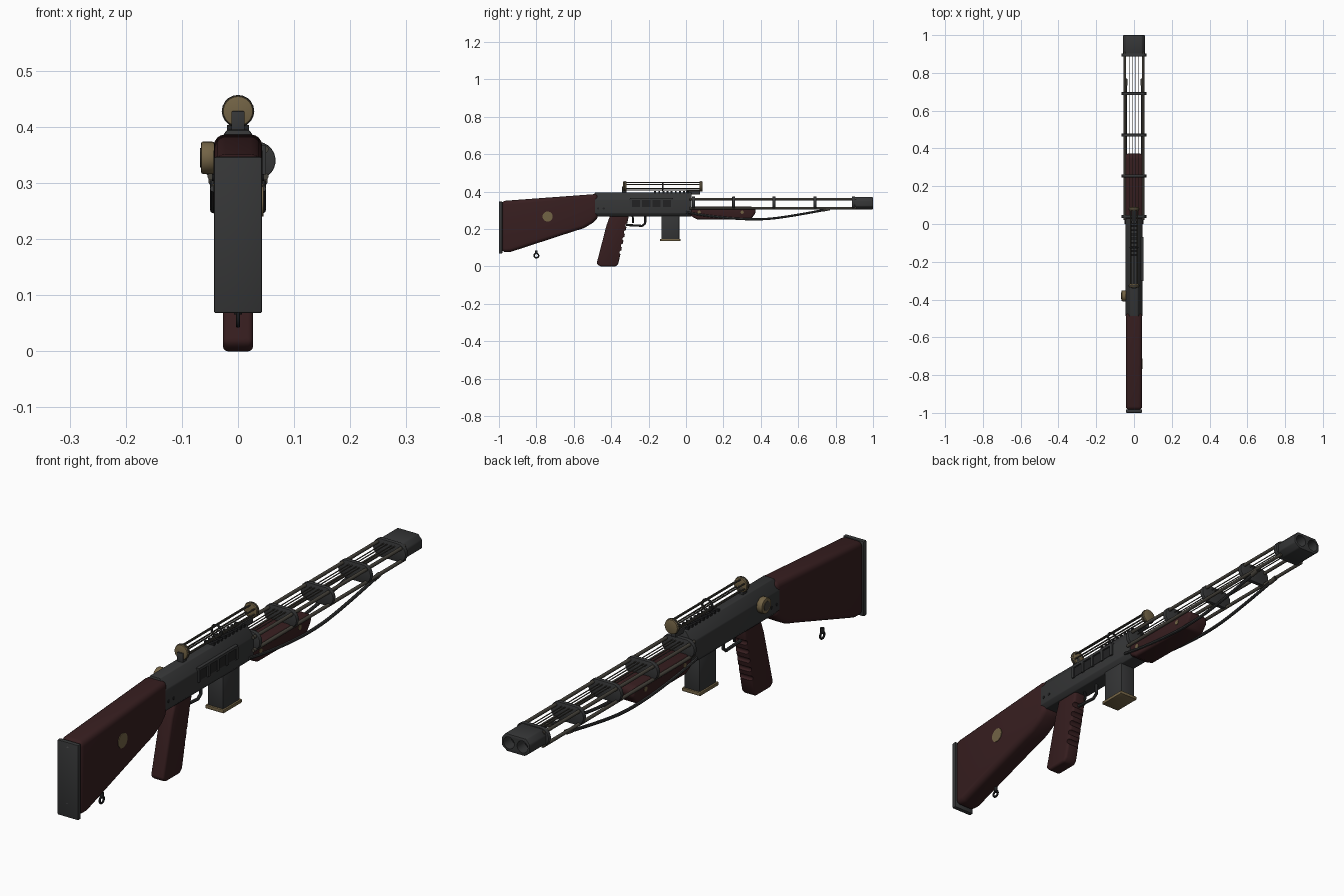
import bpy, bmesh, math
from mathutils import Vector

cube = bpy.data.objects.get("Cube")
if cube:
    bpy.data.objects.remove(cube)

parts = []


def material(name, rgb):
    m = bpy.data.materials.new(name)
    m.use_nodes = True
    m.diffuse_color = (*rgb, 1)
    m.node_tree.nodes["Principled BSDF"].inputs["Base Color"].default_value = (*rgb, 1)
    return m


METAL = material("dark steel", (0.036, 0.037, 0.038))
BLACK = material("black steel", (0.016, 0.016, 0.017))
WOOD = material("dark red wood", (0.038, 0.013, 0.014))
BRASS = material("aged brass", (0.17, 0.125, 0.06))
BRONZE = material("dull bronze", (0.06, 0.054, 0.043))
SCREW = material("grey screw", (0.16, 0.16, 0.16))


def finish(name, bm, mat, bevel=0, segments=3):
    bmesh.ops.recalc_face_normals(bm, faces=bm.faces)
    mesh = bpy.data.meshes.new(name)
    bm.to_mesh(mesh)
    bm.free()
    mesh.materials.append(mat)
    ob = bpy.data.objects.new(name, mesh)
    bpy.context.collection.objects.link(ob)
    if bevel:
        mod = ob.modifiers.new("bevel", "BEVEL")
        mod.width, mod.segments = bevel, segments
        mod.limit_method = "ANGLE"
    parts.append(ob)
    return ob


def prism(name, pts, axis, lo, hi, mat, bevel=0, segments=3):
    """Extrude an outline along x (outline in y,z) or y (outline in x,z)."""
    bm = bmesh.new()
    place = (lambda a, b, t: (t, a, b)) if axis == "x" else (lambda a, b, t: (a, t, b))
    face = bm.faces.new([bm.verts.new(place(a, b, lo)) for a, b in pts])
    new = bmesh.ops.extrude_face_region(bm, geom=[face])["geom"]
    shift = Vector(place(0, 0, hi - lo))
    bmesh.ops.translate(bm, vec=shift, verts=[v for v in new if isinstance(v, bmesh.types.BMVert)])
    return finish(name, bm, mat, bevel, segments)


def box(name, x, y, z, mat, bevel=0):
    pts = [(y[0], z[0]), (y[1], z[0]), (y[1], z[1]), (y[0], z[1])]
    return prism(name, pts, "x", x[0], x[1], mat, bevel, 2)


def rod(name, a, b, r, mat, sides=12, bevel=0):
    a, b = Vector(a), Vector(b)
    bm = bmesh.new()
    bmesh.ops.create_cone(bm, cap_ends=True, segments=sides, radius1=r, radius2=r, depth=(b - a).length)
    turn = (b - a).to_track_quat("Z", "Y").to_matrix()
    bmesh.ops.rotate(bm, cent=(0, 0, 0), matrix=turn, verts=bm.verts)
    bmesh.ops.translate(bm, vec=(a + b) / 2, verts=bm.verts)
    return finish(name, bm, mat, bevel, 2)


def wire(name, pts, r, mat, kind="POLY", cyclic=False):
    cu = bpy.data.curves.new(name, "CURVE")
    cu.dimensions = "3D"
    cu.bevel_depth, cu.bevel_resolution, cu.use_fill_caps = r, 2, True
    sp = cu.splines.new(kind)
    sp.points.add(len(pts) - 1)
    for p, co in zip(sp.points, pts):
        p.co = (*co, 1)
    sp.use_cyclic_u = cyclic
    if kind == "NURBS":
        sp.order_u, sp.use_endpoint_u = 3, True
    cu.materials.append(mat)
    ob = bpy.data.objects.new(name, cu)
    bpy.context.collection.objects.link(ob)
    parts.append(ob)


def ring(name, centre, r, thick, mat, normal):
    pts = []
    for i in range(20):
        c, s = r * math.cos(i * math.pi / 10), r * math.sin(i * math.pi / 10)
        pts.append(Vector(centre) + Vector((0, c, s) if normal == "x" else (c, 0, s)))
    wire(name, pts, thick, mat, cyclic=True)


def cut(ob, tool):
    mod = ob.modifiers.new("cut", "BOOLEAN")
    mod.operation, mod.object, mod.solver = "DIFFERENCE", tool, "EXACT"
    tool.hide_render = True
    parts.remove(tool)
    cutters.append(tool)


cutters = []

# Shoulder stock, butt plate and fittings
stock = [(-0.985, 0.35), (-0.47, 0.388), (-0.47, 0.26), (-0.5, 0.232),
         (-0.545, 0.205), (-0.6, 0.188), (-0.94, 0.077), (-0.985, 0.077)]
prism("stock", stock, "x", -0.043, 0.043, WOOD, 0.02, 4)
box("butt_plate", (-0.043, 0.043), (-1, -0.982), (0.068, 0.347), METAL, 0.004)
for z in (0.115, 0.328):
    rod("butt_screw", (0, -1, z), (0, -0.98, z), 0.006, SCREW)
rod("stock_disc", (0.035, -0.74, 0.267), (0.0455, -0.74, 0.267), 0.027, BRASS, 24)
ring("sling_ring", (0, -0.8, 0.058), 0.012, 0.004, BLACK, "x")
rod("sling_stud", (0, -0.8, 0.066), (0, -0.8, 0.086), 0.007, BLACK)

# Receiver
half = [(0.03, 0.268), (0.044, 0.285), (0.044, 0.357), (0.02, 0.395)]
section = half + [(-x, z) for x, z in reversed(half)]
prism("receiver", section, "y", -0.488, 0.03, METAL, 0.003, 2)
for i in range(9):
    y = -0.165 + i * 0.022
    box("top_rib", (-0.02, 0.02), (y - 0.005, y + 0.005), (0.39, 0.403), BLACK)
for y in (-0.47, -0.44):
    rod("receiver_pin", (-0.046, y, 0.31), (0.046, y, 0.31), 0.006, BLACK)
rod("side_knob", (-0.066, -0.38, 0.345), (-0.042, -0.38, 0.345), 0.029, BRASS, 24, 0.004)
rod("side_knob_cap", (-0.068, -0.38, 0.345), (-0.06, -0.38, 0.345), 0.017, BRONZE, 20)

# Slotted side frame
box("side_recess", (0.04, 0.0455), (-0.29, -0.08), (0.318, 0.355), BLACK)
box("frame_rail", (0.036, 0.05), (-0.3, -0.07), (0.357, 0.367), METAL)
for y in (-0.295, -0.24, -0.185, -0.13, -0.075):
    box("frame_post", (0.04, 0.05), (y - 0.006, y + 0.006), (0.315, 0.36), METAL)

# Pistol grip with finger grooves
grip_pts = [(-0.405, 0.275), (-0.305, 0.275), (-0.313, 0.235), (-0.362, 0.015),
            (-0.375, 0), (-0.46, 0), (-0.478, 0.015), (-0.425, 0.22)]
grip = prism("grip", grip_pts, "x", -0.027, 0.027, WOOD, 0.009, 3)
for i in range(5):
    z = 0.075 + i * 0.036
    y = -0.362 + (z - 0.015) * 0.223
    cut(grip, rod("groove_cutter", (-0.05, y + 0.003, z), (0.05, y + 0.003, z), 0.0105, WOOD, 12))

# Trigger and guard
wire("trigger_guard", [(0, -0.32, 0.222), (0, -0.235, 0.217), (0, -0.218, 0.23), (0, -0.218, 0.275)], 0.006, METAL)
wire("trigger", [(0, -0.29, 0.275), (0, -0.278, 0.255), (0, -0.285, 0.232)], 0.005, BLACK, "NURBS")

# Magazine
box("magazine", (-0.032, 0.032), (-0.132, -0.035), (0.145, 0.275), METAL, 0.004)
box("magazine_base", (-0.038, 0.038), (-0.139, -0.029), (0.135, 0.148), BRASS, 0.003)

# Sight cage: end discs joined by rods
for y in (-0.327, 0.08):
    rod("sight_disc", (0, y - 0.009, 0.428), (0, y + 0.009, 0.428), 0.027, BRASS, 24, 0.003)
    ring("sight_rim", (0, y, 0.428), 0.025, 0.004, BRONZE, "y")
box("sight_bracket", (-0.012, 0.012), (-0.341, -0.318), (0.388, 0.428), METAL, 0.002)
box("sight_foot", (-0.01, 0.01), (0.0, 0.075), (0.385, 0.405), METAL, 0.002)
for i in range(6):
    a = math.pi / 6 + i * math.pi / 3
    x, z = 0.02 * math.cos(a), 0.428 + 0.02 * math.sin(a)
    rod("sight_rod", (x, -0.327, z), (x, 0.08, z), 0.0028, BRONZE, 8)
ring("sight_middle_ring", (0, -0.125, 0.428), 0.021, 0.004, METAL, "y")

# Wooden fore-end
fore = [(0.025, 0.32), (0.355, 0.32), (0.372, 0.308), (0.372, 0.285), (0.345, 0.25), (0.06, 0.252), (0.025, 0.27)]
prism("fore_end", fore, "x", -0.044, 0.044, WOOD, 0.014, 3)
for y in (0.07, 0.3):
    rod("fore_end_pin", (-0.0455, y, 0.29), (0.0455, y, 0.29), 0.009, BRASS)

# Barrel cage: capsule plates, corner rods and inner wires
capsule = []
for i in range(24):
    a = -math.pi / 2 + (i + 0.5) * math.pi / 12
    side = 1 if math.cos(a) > 0 else -1
    capsule.append((side * 0.033 + 0.034 * math.cos(a), 0.34 + 0.034 * math.sin(a)))
for y in (0.04, 0.255, 0.47, 0.69, 0.895):
    prism("cage_plate", capsule, "y", y - 0.008, y + 0.008, METAL, 0.002, 2)
for s in (-1, 1):
    for z in (0.36, 0.312):
        rod("cage_rod", (s * 0.048, 0.02, z), (s * 0.048, 0.91, z), 0.0065, BRONZE)
    for x in (0.009, 0.022):
        rod("inner_wire", (s * x, 0.02, 0.36), (s * x, 0.91, 0.36), 0.002, BRONZE, 8)
    # Bowed spring beneath each side
    bow = [(-0.0, 0.29), (0.1, 0.27), (0.36, 0.247), (0.55, 0.265), (0.77, 0.308)]
    wire("bowed_spring", [(s * 0.044, y, z) for y, z in bow], 0.006, METAL, "NURBS")
    rod("spring_clip", (s * 0.044, 0.735, 0.303), (s * 0.044, 0.768, 0.309), 0.009, BRONZE)

# Muzzle block with twin bores
corner = [(0.036, 0.305), (0.058, 0.322), (0.058, 0.352), (0.042, 0.371)]
block = prism("muzzle", corner + [(-x, z) for x, z in reversed(corner)], "y", 0.9, 1.0, METAL, 0.004, 2)
for s in (-1, 1):
    cut(block, rod("bore_cutter", (s * 0.028, 0.95, 0.338), (s * 0.028, 1.05, 0.338), 0.022, BLACK, 24))
    rod("bore_floor", (s * 0.028, 0.94, 0.338), (s * 0.028, 0.956, 0.338), 0.022, BLACK, 24)

# Bake modifiers and curves, then smooth
bpy.ops.object.select_all(action="DESELECT")
for ob in parts:
    ob.select_set(True)
bpy.context.view_layer.objects.active = parts[0]
bpy.ops.object.convert(target="MESH")
bpy.ops.object.shade_smooth_by_angle(angle=math.radians(35))
for tool in cutters:
    bpy.data.objects.remove(tool)
